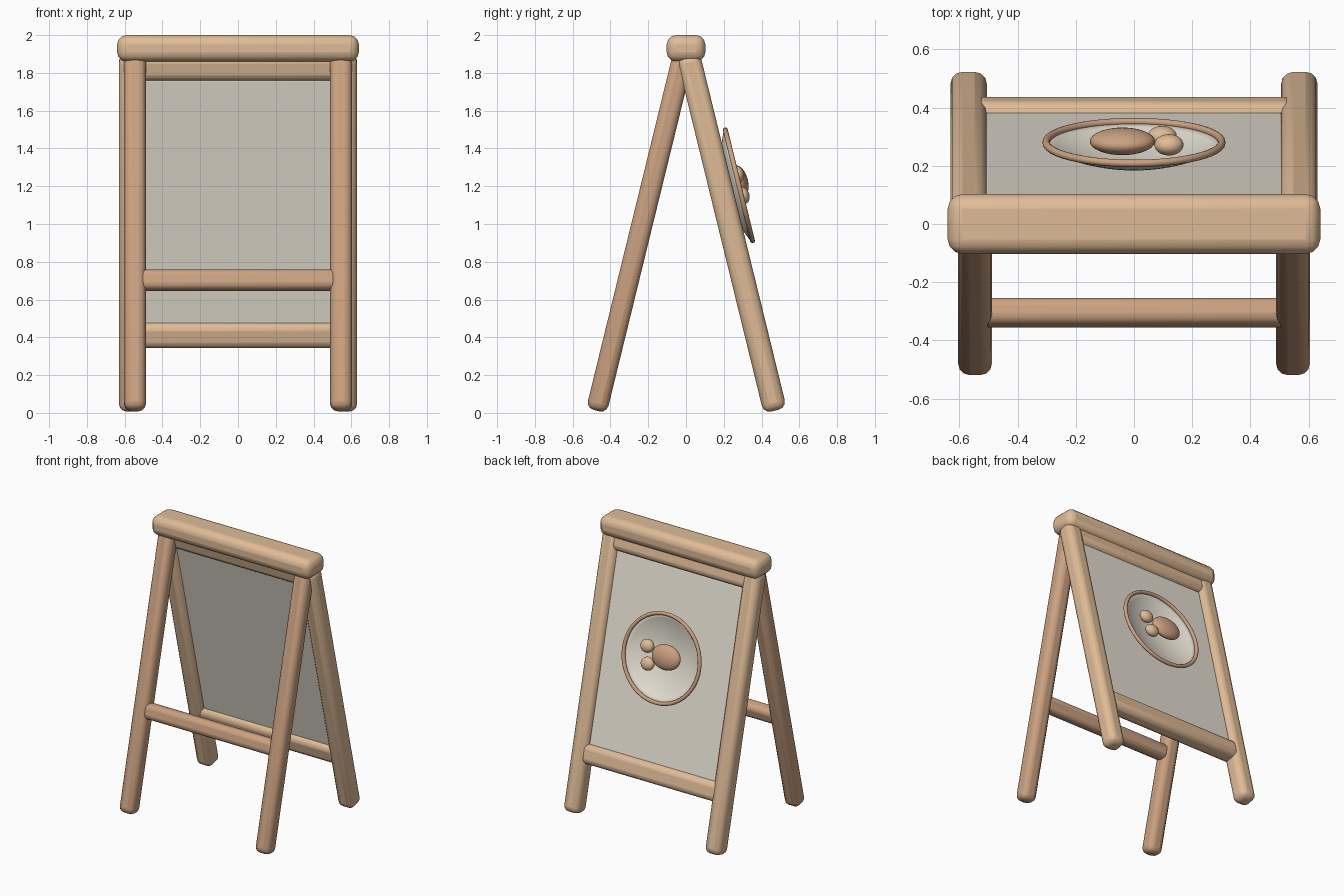
import bpy, math
from mathutils import Matrix, Vector

if "Cube" in bpy.data.objects:
    bpy.data.objects.remove(bpy.data.objects["Cube"])

TILT = math.radians(13.75)


def material(name, rgb):
    m = bpy.data.materials.new(name)
    m.diffuse_color = (*rgb, 1)
    m.use_nodes = True
    m.node_tree.nodes["Principled BSDF"].inputs["Base Color"].default_value = m.diffuse_color
    return m


LIGHT = material("light_wood", (0.74, 0.50, 0.31))
DARK = material("dark_wood", (0.60, 0.36, 0.22))
CREAM = material("cream", (0.80, 0.76, 0.66))


def finish(ob, name, mat, angle=35):
    ob.name = name
    ob.data.materials.append(mat)
    bpy.ops.object.select_all(action='DESELECT')
    ob.select_set(True)
    bpy.context.view_layer.objects.active = ob
    bpy.ops.object.shade_smooth_by_angle(angle=math.radians(angle))
    return ob


def soft_box(name, frame, loc, size, bevel, mat, segments=3):
    """Rounded box placed in a tilted (or identity) frame."""
    bpy.ops.mesh.primitive_cube_add(size=1)
    ob = bpy.context.object
    ob.data.transform(Matrix.Diagonal((*size, 1)))
    ob.matrix_world = frame @ Matrix.Translation(loc)
    b = ob.modifiers.new("bevel", 'BEVEL')
    b.width, b.segments, b.limit_method = bevel, segments, 'NONE'
    return finish(ob, name, mat)


# Frames start at the foot of each leg pair; local z runs up the legs
back = Matrix.Translation((0, 0.472, 0.012)) @ Matrix.Rotation(TILT, 4, 'X')
front = Matrix.Translation((0, -0.474, 0.012)) @ Matrix.Rotation(-TILT, 4, 'X')
up = 1 / math.cos(TILT)   # world height to distance along the leg

# Top beam
soft_box("top_beam", Matrix.Identity(4), (0, 0, 1.93), (1.28, 0.205, 0.14), 0.05, LIGHT)

# Legs
for side, s in (("left", -1), ("right", 1)):
    soft_box("back_leg_" + side, back, (s * 0.568, 0, 0.97), (0.125, 0.125, 1.94), 0.042, LIGHT)
    soft_box("front_leg_" + side, front, (s * 0.546, 0, 0.97), (0.116, 0.112, 1.94), 0.04, DARK)

# Cross rails
soft_box("front_rail", front, (0, 0, 0.69 * up), (1.06, 0.095, 0.11), 0.035, DARK)
soft_box("back_bottom_rail", back, (0, 0, 0.403 * up), (1.11, 0.115, 0.14), 0.04, LIGHT)
soft_box("back_top_rail", back, (0, 0, 1.82 * up), (1.11, 0.11, 0.14), 0.04, LIGHT)

# Sign board
soft_box("sign_panel", back, (0, 0, 1.10 * up), (1.03, 0.05, 1.32 * up), 0.012, CREAM, 2)

# Emblem frame: local z points out of the board, local y up the board
emblem = Matrix.Translation((0, 0.28, 1.205)) @ Matrix.Rotation(TILT - math.pi / 2, 4, 'X')
emblem = emblem @ Matrix.Diagonal((1, -1, 1, 1)) @ Matrix.Diagonal((-1, 1, 1, 1))

bpy.ops.mesh.primitive_torus_add(major_radius=0.302, minor_radius=0.013,
                                 major_segments=48, minor_segments=12)
bpy.context.object.matrix_world = emblem
finish(bpy.context.object, "plate_rim", DARK, 60)

# Hollow plate: shallow spun dish
rings, n = 10, 48
verts, faces = [], []
for i in range(1, rings + 1):
    r = 0.302 * i / rings
    z = -0.072 * (1 - (i / rings) ** 2)
    verts += [(r * math.cos(2 * math.pi * k / n), r * math.sin(2 * math.pi * k / n), z) for k in range(n)]
for i in range(rings - 1):
    for k in range(n):
        a, b = i * n + k, i * n + (k + 1) % n
        faces.append((a, b, b + n, a + n))
verts.append((0, 0, -0.072))
faces += [(k, len(verts) - 1, (k + 1) % n) for k in range(n)]
faces = [f[::-1] for f in faces]
mesh = bpy.data.meshes.new("plate")
mesh.from_pydata(verts, [], faces)
plate = bpy.data.objects.new("plate", mesh)
bpy.context.collection.objects.link(plate)
plate.matrix_world = emblem
thick = plate.modifiers.new("thickness", 'SOLIDIFY')
thick.thickness = 0.008
finish(plate, "plate", CREAM, 60)


# Food shapes on the plate
def blob(name, loc, radii, mat):
    bpy.ops.mesh.primitive_uv_sphere_add(segments=32, ring_count=16, radius=1)
    ob = bpy.context.object
    ob.data.transform(Matrix.Diagonal((*radii, 1)))
    ob.matrix_world = Matrix.Translation(loc) @ Matrix.Rotation(TILT, 4, 'X')
    finish(ob, name, mat, 60)


blob("main_food", (-0.04, 0.284, 1.225), (0.112, 0.044, 0.086), DARK)
blob("side_food_upper", (0.12, 0.272, 1.262), (0.05, 0.036, 0.046), LIGHT)
blob("side_food_lower", (0.097, 0.302, 1.15), (0.05, 0.034, 0.046), LIGHT)
